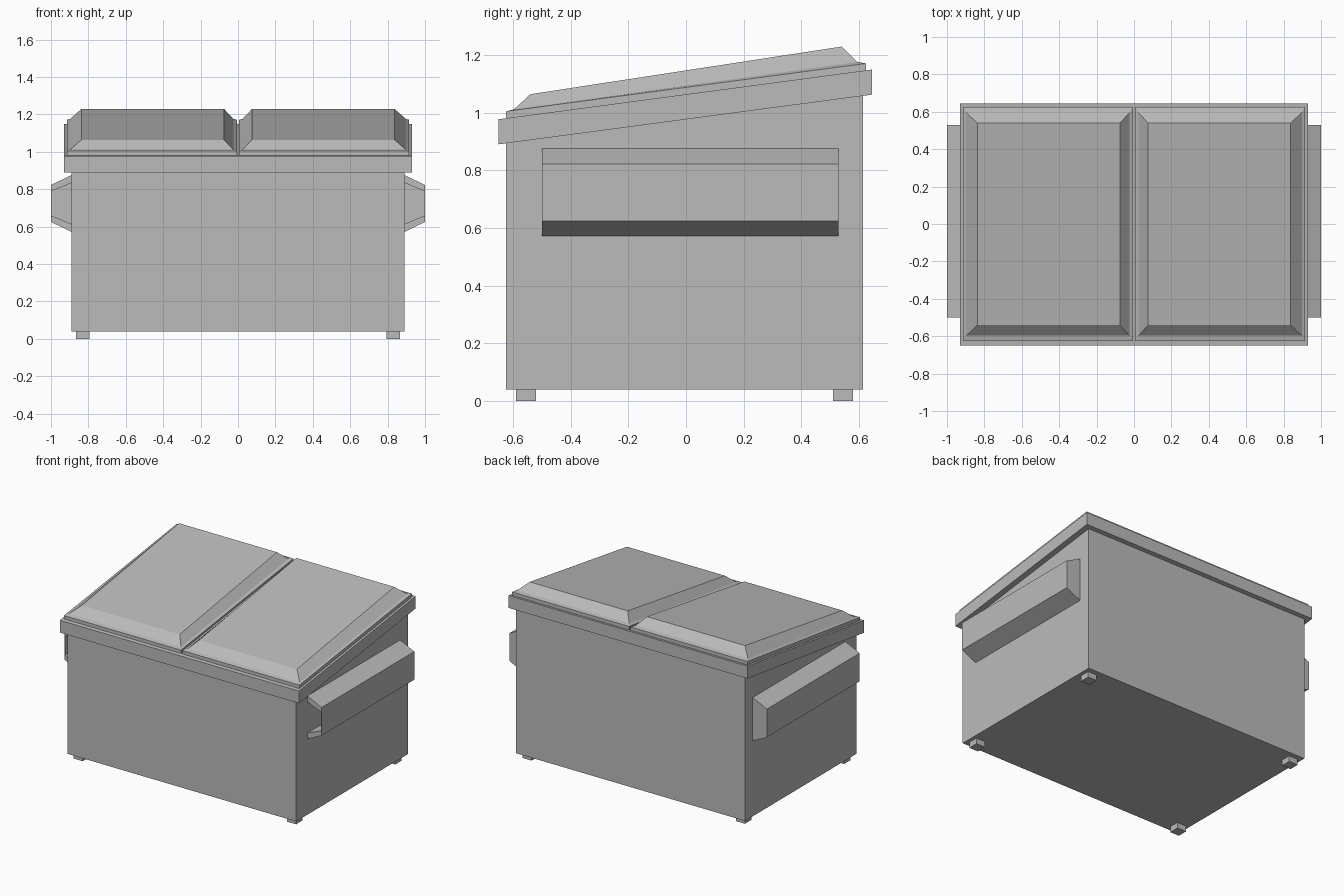
import bpy
import bmesh

cube = bpy.data.objects.get("Cube")
if cube:
    bpy.data.objects.remove(cube, do_unlink=True)

grey = bpy.data.materials.new("painted_grey")
grey.use_nodes = True
colour = (0.5, 0.5, 0.5, 1)
grey.diffuse_color = colour
grey.node_tree.nodes["Principled BSDF"].inputs["Base Color"].default_value = colour


def loft(name, rings, mirror=()):
    """Skin a stack of equal rings, cap both ends, and mirror over the named axes."""
    bm = bmesh.new()
    loops = [[bm.verts.new(p) for p in ring] for ring in rings]
    n = len(loops[0])
    for low, high in zip(loops, loops[1:]):
        for i in range(n):
            j = (i + 1) % n
            bm.faces.new((low[i], low[j], high[j], high[i]))
    bm.faces.new(loops[0][::-1])
    bm.faces.new(loops[-1])
    bmesh.ops.recalc_face_normals(bm, faces=bm.faces)
    mesh = bpy.data.meshes.new(name)
    bm.to_mesh(mesh)
    bm.free()
    mesh.materials.append(grey)
    obj = bpy.data.objects.new(name, mesh)
    bpy.context.collection.objects.link(obj)
    if mirror:
        mod = obj.modifiers.new("Mirror", 'MIRROR')
        mod.use_axis = ['X' in mirror, 'Y' in mirror, False]
        mod.use_mirror_merge = False
    return obj


def ring(x0, x1, y0, y1, z, slope=0.0):
    """Rectangle whose height rises towards the back; z is the height at y = 0."""
    return [(x, y, z + slope * y)
            for x, y in ((x0, y0), (x1, y0), (x1, y1), (x0, y1))]


def along_y(profile, y):
    return [(x, y, z) for x, z in profile]


# Container body with a sloping top
loft("body", [ring(-0.89, 0.89, -0.625, 0.615, 0.04),
              ring(-0.89, 0.89, -0.625, 0.615, 1.0, 0.133)])

# Sloping rim band
loft("rim", [ring(-0.93, 0.93, -0.65, 0.645, 0.977, 0.133),
             ring(-0.93, 0.93, -0.65, 0.645, 1.064, 0.133)])

# Pair of lids: thin plate with a raised, bevelled panel
loft("lid", [ring(0.006, 0.915, -0.625, 0.625, 1.062, 0.133),
             ring(0.006, 0.915, -0.625, 0.625, 1.088, 0.133),
             ring(0.025, 0.897, -0.597, 0.595, 1.094, 0.138),
             ring(0.075, 0.837, -0.54, 0.54, 1.147, 0.153)], mirror="X")

# Fork pockets: hollow channel open at the front, closed at the back
outer = [(0.88, 0.567), (1.0, 0.625), (1.0, 0.823), (0.88, 0.88)]
inner = [(0.885, 0.612), (0.996, 0.658), (0.996, 0.79), (0.885, 0.836)]
loft("fork_pocket", [along_y(inner, 0.52), along_y(inner, -0.5),
                     along_y(outer, -0.5), along_y(outer, 0.53)], mirror="X")

# Four feet
for name, y0, y1 in (("front_foot", -0.59, -0.52), ("back_foot", 0.51, 0.58)):
    loft(name, [ring(0.795, 0.865, y0, y1, 0.0),
                ring(0.795, 0.865, y0, y1, 0.045)], mirror="X")
